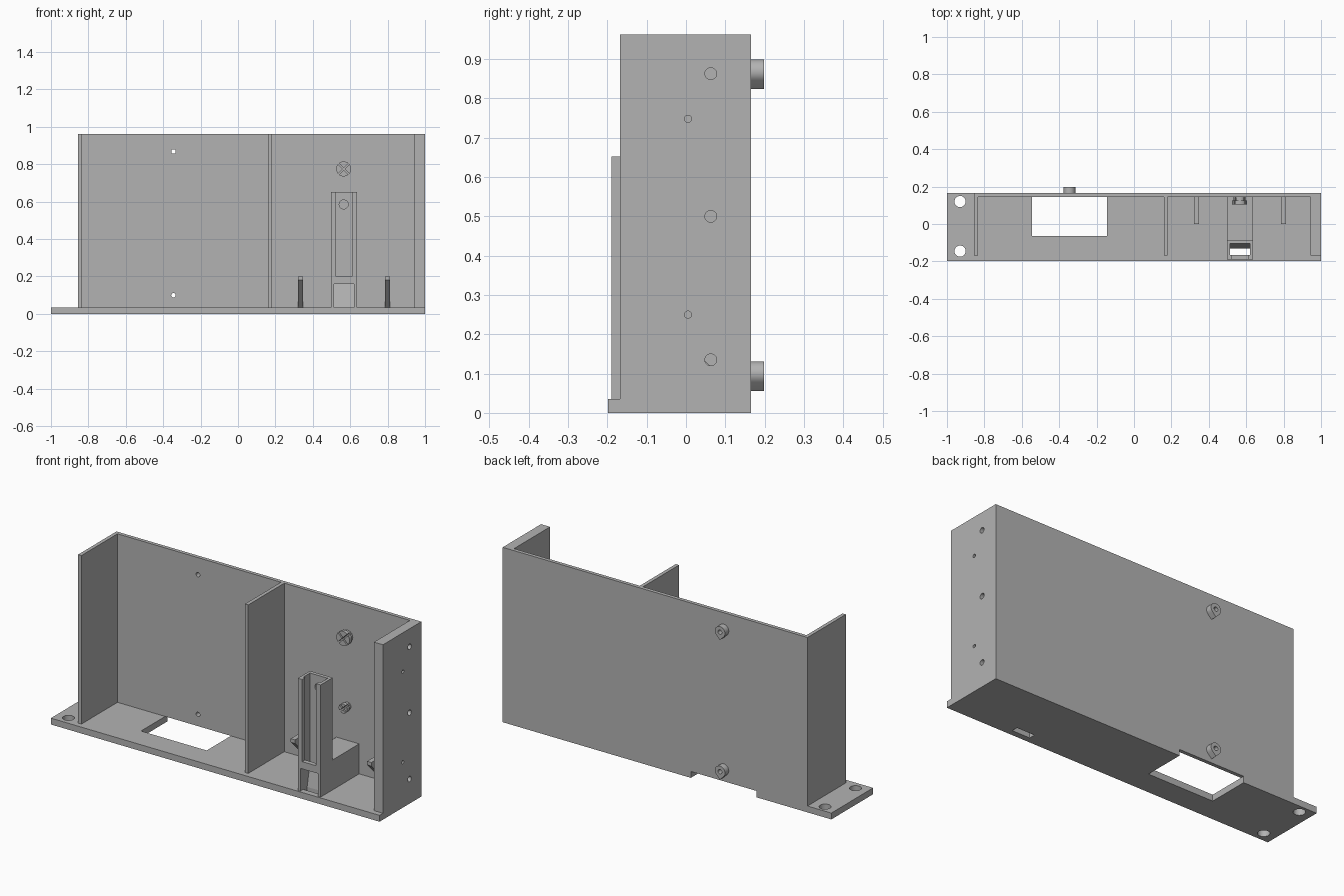
import bpy
import bmesh
from math import pi, cos, sin
from mathutils import Matrix, Vector

old = bpy.data.objects.get("Cube")
if old:
    bpy.data.objects.remove(old, do_unlink=True)

grey = bpy.data.materials.new("plain grey plastic")
grey.use_nodes = True
colour = (0.45, 0.45, 0.45, 1)
grey.diffuse_color = colour
grey.node_tree.nodes["Principled BSDF"].inputs["Base Color"].default_value = colour


def prism(name, outline, axis, low, high):
    """Extrude a flat outline along an axis; outline pairs use the other two axes in order."""
    bm = bmesh.new()

    def place(a, b):
        point = [a, b]
        point.insert("xyz".index(axis), low)
        return bm.verts.new(point)

    face = bm.faces.new([place(a, b) for a, b in outline])
    side = bmesh.ops.extrude_face_region(bm, geom=[face])
    push = Vector([(high - low) * (c == axis) for c in "xyz"])
    bmesh.ops.translate(bm, vec=push, verts=[g for g in side["geom"] if isinstance(g, bmesh.types.BMVert)])
    bmesh.ops.recalc_face_normals(bm, faces=bm.faces)
    mesh = bpy.data.meshes.new(name)
    bm.to_mesh(mesh)
    bm.free()
    mesh.materials.append(grey)
    obj = bpy.data.objects.new(name, mesh)
    bpy.context.collection.objects.link(obj)
    return obj


def box(name, x0, x1, y0, y1, z0, z1):
    return prism(name, [(x0, y0), (x1, y0), (x1, y1), (x0, y1)], "z", z0, z1)


def disc(name, a, b, radius, axis, low, high):
    ring = [(a + radius * cos(t * pi / 16), b + radius * sin(t * pi / 16)) for t in range(32)]
    return prism(name, ring, axis, low, high)


def activate(obj):
    bpy.ops.object.select_all(action="DESELECT")
    obj.select_set(True)
    bpy.context.view_layer.objects.active = obj


def combine(obj, tools, operation="DIFFERENCE"):
    """Apply booleans with the given tools, then drop the tools."""
    activate(obj)
    for tool in tools:
        tool.hide_render = True
        mod = obj.modifiers.new("cut", "BOOLEAN")
        mod.operation = operation
        mod.solver = "EXACT"
        mod.object = tool
        bpy.ops.object.modifier_apply(modifier=mod.name)
        bpy.data.objects.remove(tool, do_unlink=True)


FLOOR, TOP = 0.035, 0.962
BACK_IN, BACK_OUT = 0.145, 0.165
FRONT = -0.168
POST_X, BOSS_X = 0.565, -0.345
BOSS_Z = (0.10, 0.868)

# Base plate with window, mounting holes and slot
base = box("base_plate", -1, 1, -0.198, BACK_OUT, 0, FLOOR)
combine(base, [
    box("window", -0.545, -0.145, -0.065, 0.3, -0.1, 0.1),
    disc("hole", -0.93, 0.12, 0.03, "z", -0.1, 0.1),
    disc("hole", -0.93, -0.145, 0.03, "z", -0.1, 0.1),
    box("slot", 0.512, 0.62, -0.165, -0.13, -0.1, 0.1),
])

# Upright walls
back = box("back_wall", -0.855, 1, BACK_IN, BACK_OUT, FLOOR, TOP)
combine(back, [disc("hole", BOSS_X, z, 0.012, "y", 0, 0.3) for z in BOSS_Z])
box("right_end_wall", -0.855, -0.835, FRONT, BACK_IN, FLOOR, TOP)
box("divider_wall", 0.16, 0.18, FRONT, BACK_IN, FLOOR, TOP)
left_wall = box("left_end_wall", 0.945, 1, FRONT, BACK_IN, FLOOR, TOP)
holes = [(0.063, z, 0.015) for z in (0.135, 0.5, 0.863)] + [(0.005, z, 0.009) for z in (0.25, 0.748)]
combine(left_wall, [disc("hole", y, z, r, "x", 0.9, 1.1) for y, z, r in holes])

# Teardrop bosses on the back
for i, z in enumerate(BOSS_Z):
    r = 0.031
    arc = [(BOSS_X + r * cos(t), z + r * sin(t)) for t in [-pi / 4 + k * pi / 16 for k in range(25)]]
    boss = prism(f"back_boss_{i + 1}", arc + [(BOSS_X, z - r * 2 ** 0.5)], "y", BACK_OUT, 0.198)
    combine(boss, [disc("hole", BOSS_X, z, 0.012, "y", 0, 0.3)])

# Cross-slotted snap posts
for name, z, r in (("large_snap_post", 0.775, 0.04), ("small_snap_post", 0.39, 0.026)):
    post = disc(name, POST_X, z, r * 0.8, "y", 0.1, BACK_IN)
    combine(post, [disc("head", POST_X, z, r, "y", 0.105, 0.125)], "UNION")
    combine(post, [box("trim", 0, 1, 0, 0.105, 0, 1)])
    cutters = []
    for turn in (pi / 4, -pi / 4):
        bar = box("bar", -0.1, 0.1, 0, BACK_IN - 0.003, -0.004, 0.004)
        bar.data.transform(Matrix.Translation((POST_X, 0, z)) @ Matrix.Rotation(turn, 4, "Y"))
        cutters.append(bar)
    combine(post, cutters)

# Triangular support brackets
for name, x in (("bracket_inner", 0.334), ("bracket_outer", 0.799)):
    shape = [(BACK_IN, 0.2), (0, 0.2), (0, 0.18), (BACK_IN, FLOOR)]
    prism(name, shape, "x", x - 0.013, x + 0.013)

# Grooved column with its low foot block
shape = [(-0.19, FLOOR), (BACK_IN, FLOOR), (BACK_IN, 0.2), (-0.085, 0.2), (-0.085, 0.652), (-0.19, 0.652)]
column = prism("grooved_column", shape, "x", 0.497, 0.636)
combine(column, [
    box("shaft", 0.512, 0.62, -0.165, -0.105, 0, 0.8),
    box("groove", 0.524, 0.609, -0.3, -0.15, 0.2, 0.8),
    box("opening", 0.512, 0.62, -0.3, -0.15, 0, 0.16),
    disc("hole", POST_X, 0.585, 0.024, "y", -0.15, 0),
])
prism("column_ramp", [(-0.105, FLOOR), (-0.13, FLOOR), (-0.105, 0.16)], "x", 0.512, 0.62)

# Smooth round surfaces, keep edges sharp
for obj in bpy.context.scene.objects:
    if obj.type == "MESH" and grey.name in obj.data.materials:
        activate(obj)
        bpy.ops.object.shade_smooth_by_angle(angle=pi / 6)
